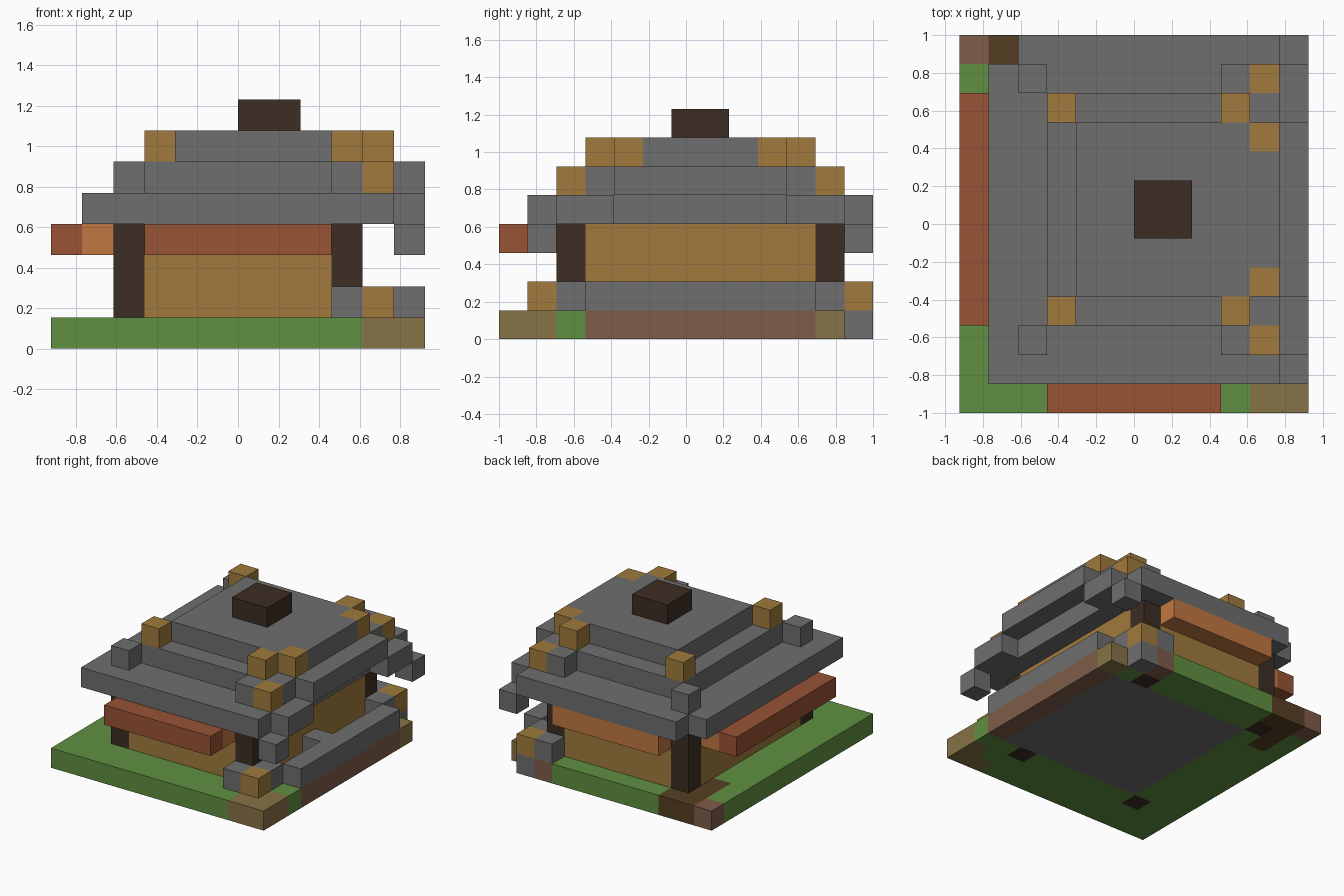
import bpy
import bmesh
from mathutils import Vector

if "Cube" in bpy.data.objects:
    bpy.data.objects.remove(bpy.data.objects["Cube"], do_unlink=True)

# Block grid: 12 wide, 13 deep, 8 high
U = 2 / 13
NX, NY = 12, 13


def linear(c):
    c /= 255
    return c / 12.92 if c <= 0.04045 else ((c + 0.055) / 1.055) ** 2.4


def material(name, r, g, b):
    mat = bpy.data.materials.new(name)
    col = (linear(r), linear(g), linear(b), 1)
    mat.diffuse_color = col
    mat.use_nodes = True
    node = next(n for n in mat.node_tree.nodes if n.type == 'BSDF_PRINCIPLED')
    node.inputs["Base Color"].default_value = col
    node.inputs["Roughness"].default_value = 0.9
    return mat


STONE = material("stone grey", 110, 110, 110)
PLANK = material("plank tan", 160, 122, 60)
RUST = material("rust red", 152, 83, 53)
ORANGE = material("terracotta orange", 192, 120, 66)
GRASS = material("grass green", 96, 144, 65)
PATH = material("path tan", 135, 114, 70)
EARTH = material("earth brown", 126, 93, 73)
LOG = material("dark log", 60, 45, 36)
SOIL = material("dark soil", 86, 63, 35)


def finish(name, bm, mats):
    me = bpy.data.meshes.new(name)
    bm.to_mesh(me)
    bm.free()
    for m in mats:
        me.materials.append(m)
    ob = bpy.data.objects.new(name, me)
    bpy.context.scene.collection.objects.link(ob)
    return ob


def block(name, mat, i, j, k):
    """Box over inclusive cell ranges; a single number means one cell."""
    spans = [(s, s) if isinstance(s, int) else s for s in (i, j, k)]
    lo = Vector([s[0] for s in spans])
    size = Vector([s[1] + 1 for s in spans]) - lo
    bm = bmesh.new()
    bmesh.ops.create_cube(bm, size=1)
    for v in bm.verts:
        p = lo + Vector([(v.co[a] + 0.5) * size[a] for a in range(3)])
        v.co = Vector((p.x - NX / 2, p.y - NY / 2, p.z)) * U
    return finish(name, bm, [mat])


def pair(name, mat, i, j, k):
    """Block plus its reflection front to back about the house centre."""
    a, b = (j, j) if isinstance(j, int) else j
    block(name + "_front", mat, i, j, k)
    block(name + "_back", mat, i, (13 - b, 13 - a), k)


# Ground slab, coloured by cell
def ground_colour(i, j):
    if i in (2, 9) and j in (2, 11):
        return LOG
    if (i == 1 and j >= 10) or (i, j) == (2, 12):
        return SOIL
    if (i, j) in ((0, 12), (9, 12)) or (i == 11 and 3 <= j <= 10):
        return EARTH
    if (i >= 10 and j == 0) or (i == 11 and j in (1, 11)):
        return PATH
    if (i, j) == (10, 12) or (3 <= i <= 10 and 3 <= j <= 10):
        return STONE
    return GRASS


ground_mats = [GRASS, STONE, EARTH, PATH, LOG, SOIL]
bm = bmesh.new()
cells = {}
for i in range(NX):
    for j in range(NY):
        if (i, j) == (11, 12):
            continue
        corners = []
        for di, dj in ((0, 0), (0, 1), (1, 1), (1, 0)):
            key = (i + di, j + dj)
            if key not in cells:
                cells[key] = bm.verts.new(((key[0] - NX / 2) * U, (key[1] - NY / 2) * U, 0))
            corners.append(cells[key])
        bm.faces.new(corners)
ext = bmesh.ops.extrude_face_region(bm, geom=bm.faces[:], use_keep_orig=True)
for v in ext["geom"]:
    if isinstance(v, bmesh.types.BMVert):
        v.co.z = U
bmesh.ops.recalc_face_normals(bm, faces=bm.faces[:])
for f in bm.faces:
    c = f.calc_center_median() - f.normal * U * 0.4
    f.material_index = ground_mats.index(
        ground_colour(int(c.x / U + NX / 2), int(c.y / U + NY / 2)))
finish("ground", bm, ground_mats)

# Corner posts and walls
for side, i in (("right", 2), ("left", 9)):
    pair(side + "_post", LOG, i, 2, (1, 3))
    block(side + "_wall", PLANK, i, (3, 10), (1, 3))
pair("wall", PLANK, (3, 8), 2, (1, 3))

# Awnings
pair("awning_inner", ORANGE, (3, 8), 1, 3)
block("awning_outer_front", RUST, (3, 8), 0, 3)
block("side_awning_inner", ORANGE, 1, (3, 10), 3)
block("side_awning_outer", RUST, 0, (3, 10), 3)

# Low terrace wall
block("terrace_wall", STONE, 11, (3, 10), 1)
pair("terrace_corner", STONE, 10, 2, 1)
pair("terrace_cap", PLANK, 10, 1, 1)
pair("terrace_end", STONE, 9, 1, 1)
block("terrace_step", STONE, 10, 6, 1)

# Stepped roof
block("roof_lower", STONE, (2, 10), (1, 12), 4)
block("roof_lower_edge", STONE, 1, (1, 11), 4)
block("roof_middle", STONE, (3, 10), (3, 10), 5)
block("roof_upper", STONE, (4, 9), (4, 9), 6)
block("roof_upper_edge", STONE, 10, (5, 8), 6)
pair("roof_knob_right", STONE, 2, 2, 5)
pair("roof_knob_left", STONE, 9, 2, 5)
pair("roof_knob_gable", PLANK, 10, 2, 5)
pair("ridge_knob_right", PLANK, 3, 3, 6)
pair("ridge_knob_left", PLANK, 9, 3, 6)
pair("ridge_knob_gable", PLANK, 10, 4, 6)

# Gable steps overhanging the terrace
pair("gable_foot", STONE, 11, 1, 3)
pair("gable_step", STONE, 11, (2, 3), 4)
block("gable_top", STONE, 11, (4, 9), 5)

# Chimney
block("chimney", LOG, (6, 7), (6, 7), 7)
